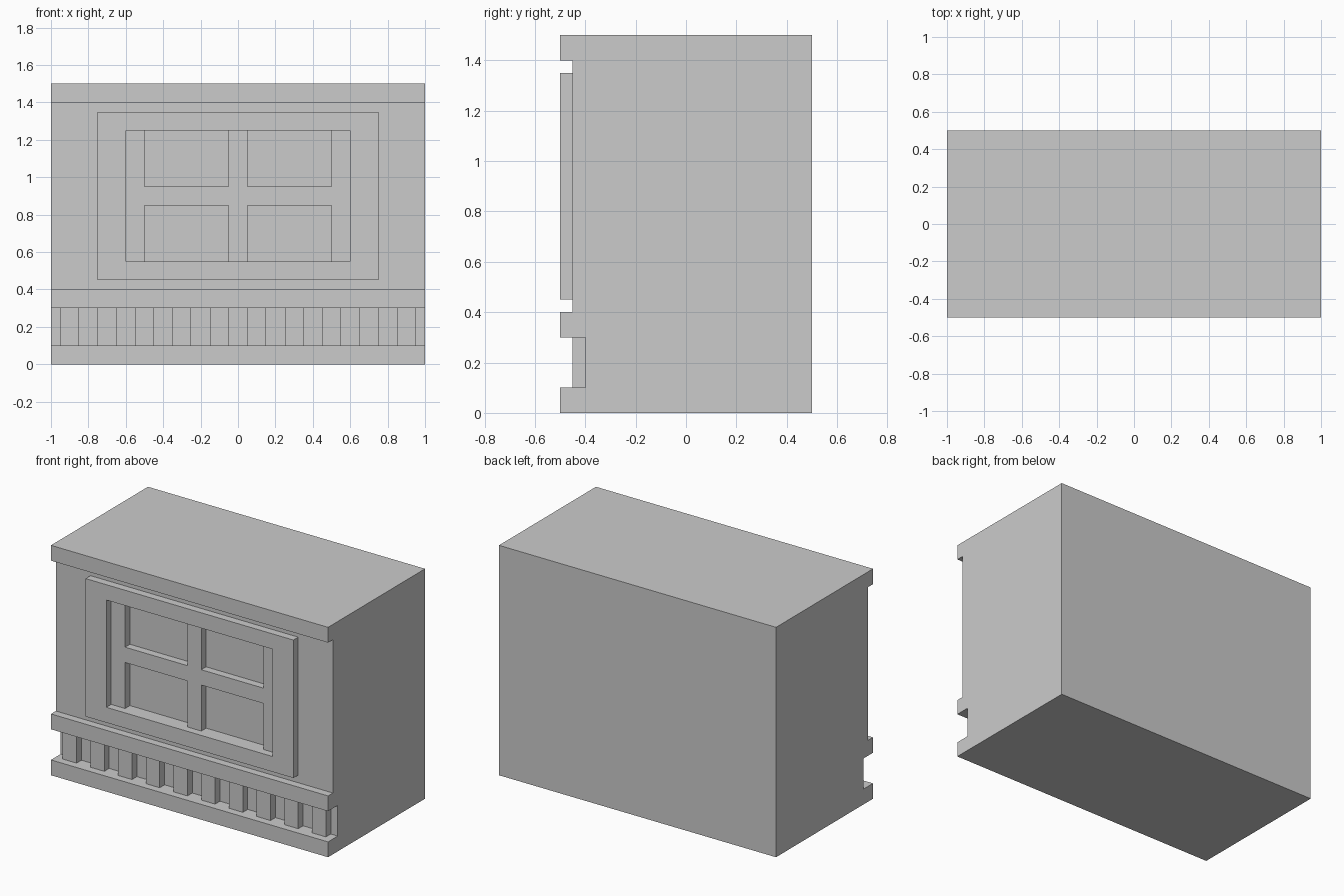
import bpy, bmesh

if "Cube" in bpy.data.objects:
    bpy.data.objects.remove(bpy.data.objects["Cube"])


def add_object(name, bm):
    bmesh.ops.recalc_face_normals(bm, faces=bm.faces[:])
    mesh = bpy.data.meshes.new(name)
    bm.to_mesh(mesh)
    bm.free()
    obj = bpy.data.objects.new(name, mesh)
    bpy.context.collection.objects.link(obj)
    return obj


def add_box(bm, x0, x1, y0, y1, z0, z1):
    verts = bmesh.ops.create_cube(bm, size=1)["verts"]
    for v in verts:
        v.co.x = x1 if v.co.x > 0 else x0
        v.co.y = y1 if v.co.y > 0 else y0
        v.co.z = z1 if v.co.z > 0 else z0


def rectangle(bm, x, z0, z1, y):
    return [bm.verts.new((px, y, pz)) for px, pz in ((-x, z0), (x, z0), (x, z1), (-x, z1))]


FRONT, WALL, DEEP = -0.5, -0.45, -0.4

# Body: side profile with plinth, recess, ledge, wall and cornice, extruded along x
profile = [(0.5, 0), (FRONT, 0), (FRONT, 0.1), (DEEP, 0.1), (DEEP, 0.3), (FRONT, 0.3),
           (FRONT, 0.4), (WALL, 0.4), (WALL, 1.4), (FRONT, 1.4), (FRONT, 1.5), (0.5, 1.5)]
bm = bmesh.new()
side = bm.faces.new([bm.verts.new((-1, y, z)) for y, z in profile])
extruded = bmesh.ops.extrude_face_region(bm, geom=[side], use_keep_orig=True)["geom"]
bmesh.ops.translate(bm, vec=(2, 0, 0),
                    verts=[g for g in extruded if isinstance(g, bmesh.types.BMVert)])
body = add_object("building_body", bm)

# Window panes: four pockets sunk into the wall, leaving the glazing bars
bm = bmesh.new()
for x0, x1 in ((-0.5, -0.05), (0.05, 0.5)):
    for z0, z1 in ((0.55, 0.85), (0.95, 1.25)):
        add_box(bm, x0, x1, WALL - 0.02, DEEP, z0, z1)
cutter = add_object("pane_cutter", bm)
cutter.hide_render = True
cutter.hide_viewport = False
cutter.display_type = "WIRE"
cut = body.modifiers.new("panes", "BOOLEAN")
cut.operation = "DIFFERENCE"
cut.solver = "EXACT"
cut.object = cutter

# Window frame: rectangular ring standing proud of the wall
bm = bmesh.new()
loops = [rectangle(bm, 0.75, 0.45, 1.35, WALL), rectangle(bm, 0.75, 0.45, 1.35, FRONT),
         rectangle(bm, 0.6, 0.55, 1.25, FRONT), rectangle(bm, 0.6, 0.55, 1.25, WALL)]
for k in range(4):
    a, b = loops[k], loops[(k + 1) % 4]
    for i in range(4):
        j = (i + 1) % 4
        bm.faces.new((a[i], a[j], b[j], b[i]))
add_object("window_frame", bm)

# Row of blocks in the recess between plinth and ledge
bm = bmesh.new()
add_box(bm, -0.95, -0.85, WALL, DEEP, 0.1, 0.3)
blocks = add_object("recess_blocks", bm)
row = blocks.modifiers.new("row", "ARRAY")
row.count = 10
row.use_relative_offset = False
row.use_constant_offset = True
row.constant_offset_displace = (0.2, 0, 0)
